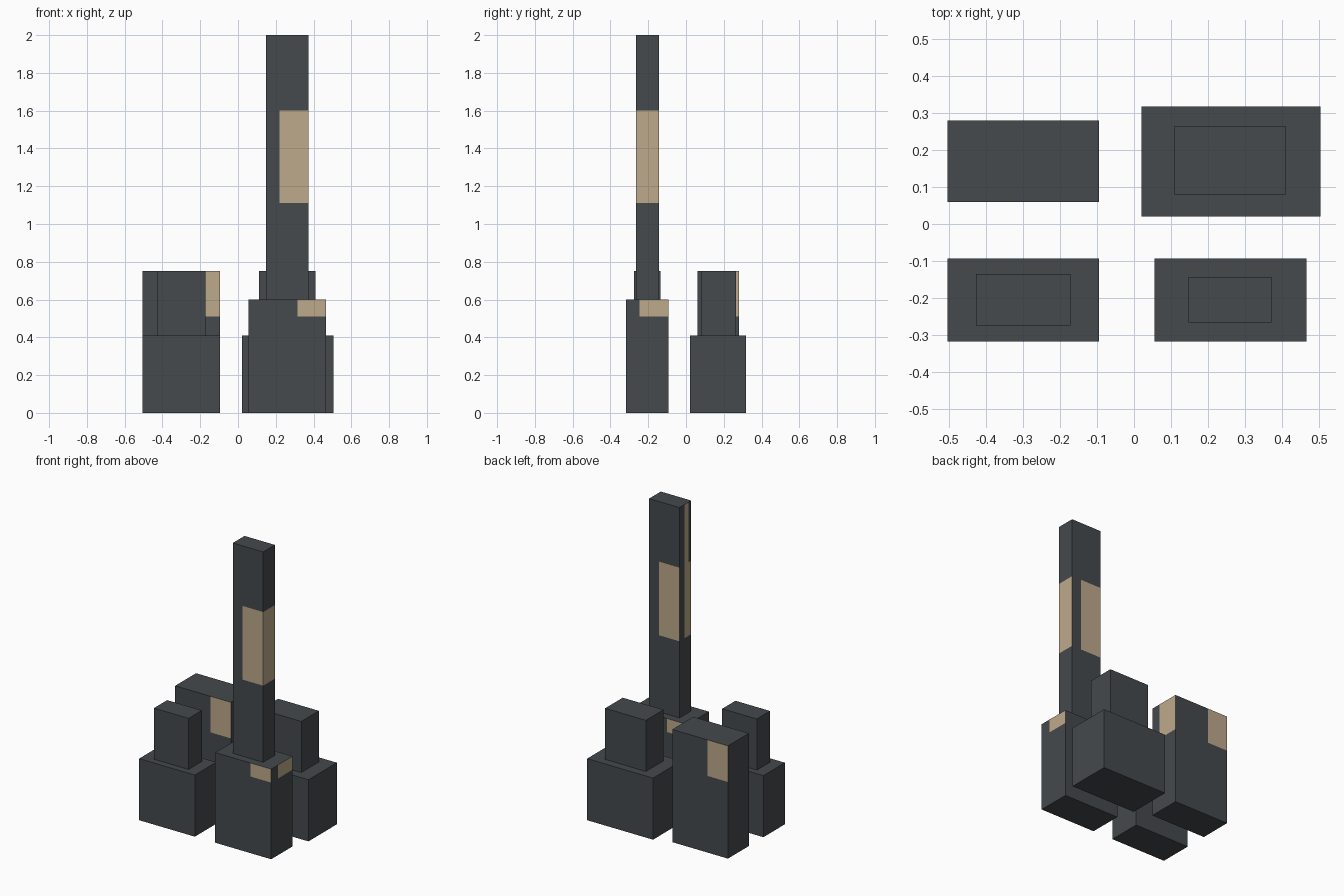
import bpy
import bmesh
from mathutils import Matrix, Vector

cube = bpy.data.objects.get("Cube")
if cube:
    bpy.data.objects.remove(cube, do_unlink=True)


def make_material(name, rgb):
    mat = bpy.data.materials.new(name)
    mat.use_nodes = True
    mat.diffuse_color = (*rgb, 1)
    mat.node_tree.nodes["Principled BSDF"].inputs["Base Color"].default_value = (*rgb, 1)
    return mat


WALL = make_material("dark slate", (0.058, 0.067, 0.074))
LIT = make_material("warm tan", (0.51, 0.40, 0.26))
SIDES = {
    "front": Vector((0, -1, 0)),
    "back": Vector((0, 1, 0)),
    "left": Vector((1, 0, 0)),
    "right": Vector((-1, 0, 0)),
}


def block(name, x, y, z, windows=()):
    """Box from three ranges; each window is (side, range along wall, height range)."""
    bm = bmesh.new()
    ranges = (x, y, z)
    size = [hi - lo for lo, hi in ranges]
    centre = [(hi + lo) / 2 for lo, hi in ranges]
    bmesh.ops.create_cube(bm, size=1, matrix=Matrix.Translation(centre) @ Matrix.Diagonal((*size, 1)))

    # Cut the window outlines into the walls
    for side, along, height in windows:
        axis = 0 if side in ("front", "back") else 1
        for a, span in ((axis, along), (2, height)):
            for value in span:
                if ranges[a][0] + 0.001 < value < ranges[a][1] - 0.001:
                    normal, point = Vector(), Vector()
                    normal[a], point[a] = 1, value
                    bmesh.ops.bisect_plane(bm, geom=bm.verts[:] + bm.edges[:] + bm.faces[:],
                                           plane_co=point, plane_no=normal)

    # Colour the faces that lie inside a window
    bm.normal_update()
    for face in bm.faces:
        c = face.calc_center_median()
        for side, along, height in windows:
            axis = 0 if side in ("front", "back") else 1
            if (face.normal.dot(SIDES[side]) > 0.9 and along[0] < c[axis] < along[1]
                    and height[0] < c.z < height[1]):
                face.material_index = 1

    mesh = bpy.data.meshes.new(name)
    bm.to_mesh(mesh)
    bm.free()
    mesh.materials.append(WALL)
    mesh.materials.append(LIT)
    obj = bpy.data.objects.new(name, mesh)
    bpy.context.collection.objects.link(obj)
    return obj


# Plain block at the back
upper = (0.51, 0.75)
block("back_block", (-0.505, -0.095), (0.06, 0.28), (0, 0.75), [
    ("front", (-0.245, -0.095), upper),
    ("left", (0.13, 0.28), upper),
    ("back", (-0.505, -0.355), upper),
])

# Stepped block at the back
block("back_stepped_base", (0.02, 0.505), (0.02, 0.318), (0, 0.41))
block("back_stepped_top", (0.11, 0.41), (0.08, 0.265), (0.41, 0.75))

# Stepped block at the front
block("front_stepped_base", (-0.505, -0.095), (-0.318, -0.093), (0, 0.41))
block("front_stepped_top", (-0.427, -0.172), (-0.274, -0.135), (0.41, 0.75))

# Tower podium
band = (0.51, 0.6)
block("tower_podium", (0.055, 0.467), (-0.318, -0.093), (0, 0.6), [
    ("front", (0.315, 0.467), band),
    ("left", (-0.245, -0.093), band),
    ("back", (0.055, 0.205), band),
])

# Tall tower
middle = (1.11, 1.6)
block("tower", (0.148, 0.372), (-0.266, -0.143), (0.6, 2), [
    ("front", (0.22, 0.372), middle),
    ("left", (-0.266, -0.143), middle),
    ("back", (0.148, 0.3), middle),
    ("right", (-0.266, -0.197), middle),
    ("right", (-0.24, -0.197), (1.6, 2)),
])
